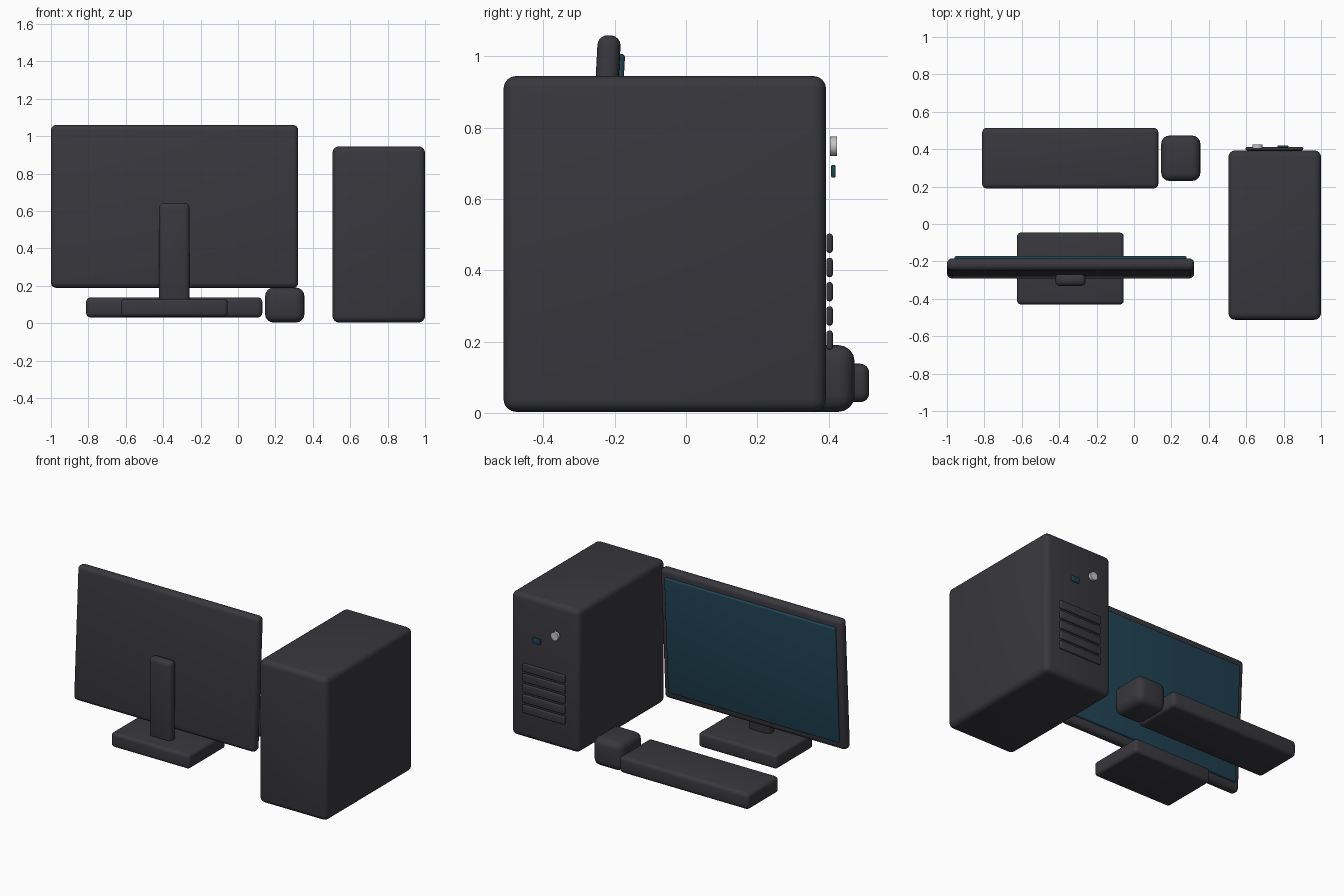
import bpy
import math
from mathutils import Matrix, Vector

cube = bpy.data.objects.get("Cube")
if cube:
    bpy.data.objects.remove(cube, do_unlink=True)


def material(name, rgb):
    mat = bpy.data.materials.new(name)
    mat.use_nodes = True
    mat.diffuse_color = (*rgb, 1)
    mat.node_tree.nodes["Principled BSDF"].inputs["Base Color"].default_value = (*rgb, 1)
    return mat


charcoal = material("charcoal plastic", (0.04, 0.039, 0.047))
teal = material("dark teal glass", (0.014, 0.055, 0.085))
silver = material("silver", (0.55, 0.55, 0.56))


def finish(name, mat, bevel):
    """Name, colour, round and smooth the active object."""
    ob = bpy.context.object
    ob.name = name
    ob.data.materials.append(mat)
    bpy.ops.object.transform_apply(location=False, rotation=False, scale=True)
    if bevel:
        mod = ob.modifiers.new("rounding", "BEVEL")
        mod.width = bevel
        mod.segments = 4
        bpy.ops.object.modifier_apply(modifier=mod.name)
    bpy.ops.object.shade_smooth_by_angle(angle=math.radians(35))
    return ob


def box(name, x, y, z, mat=charcoal, bevel=0.03):
    """Rounded box given by its (min, max) range on each axis."""
    spans = (x, y, z)
    bpy.ops.mesh.primitive_cube_add(size=1, location=[(a + b) / 2 for a, b in spans])
    bpy.context.object.scale = [b - a for a, b in spans]
    return finish(name, mat, bevel)


# Tower case
box("tower_case", (0.505, 1.0), (-0.512, 0.393), (0.003, 0.945), bevel=0.035)

# Vent slats on the tower panel
for i in range(5):
    z = 0.204 + i * 0.068
    box(f"vent_slat_{i + 1}", (0.597, 0.905), (0.394, 0.412), (z - 0.027, z + 0.027), bevel=0.008)

# Indicator light and round power button
box("indicator_light", (0.767, 0.825), (0.407, 0.42), (0.66, 0.696), teal, 0.005)
bpy.ops.mesh.primitive_cylinder_add(vertices=24, radius=0.027, depth=0.02,
                                    location=(0.66, 0.414, 0.748),
                                    rotation=(math.pi / 2, 0, 0))
finish("power_button", silver, 0)

# Monitor housing and screen, leaning back together
housing = box("monitor_housing", (-1.0, 0.322), (-0.27, -0.205), (0.188, 1.06), bevel=0.028)
screen = box("monitor_screen", (-0.96, 0.282), (-0.22, -0.191), (0.238, 1.01), teal, 0.01)
pivot = Vector((0, -0.2375, 0.624))
lean = (Matrix.Translation(pivot) @ Matrix.Rotation(math.radians(-3), 4, "X")
        @ Matrix.Translation(-pivot))
for part in (housing, screen):
    part.matrix_world = lean @ part.matrix_basis

# Monitor stand
box("stand_neck", (-0.422, -0.258), (-0.332, -0.265), (0.11, 0.643), bevel=0.028)
box("stand_base", (-0.625, -0.055), (-0.43, -0.046), (0.035, 0.13), bevel=0.02)

# Keyboard and mouse
box("keyboard", (-0.812, 0.13), (0.19, 0.514), (0.03, 0.138), bevel=0.025)
box("mouse", (0.145, 0.355), (0.23, 0.473), (0.003, 0.19), bevel=0.045)
